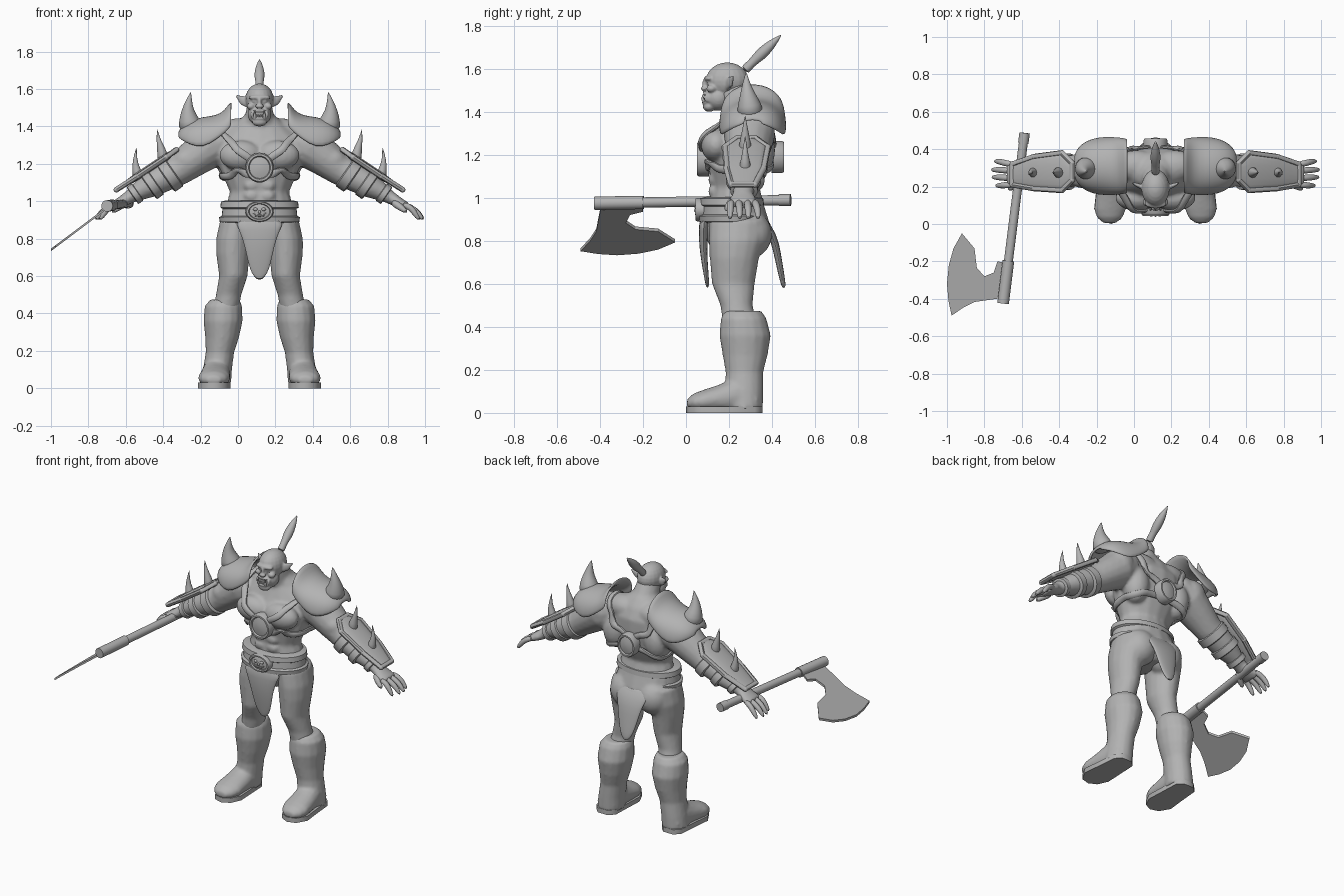
import bpy, bmesh, math
from mathutils import Vector, Matrix
from mathutils.bvhtree import BVHTree

if "Cube" in bpy.data.objects:
    bpy.data.objects.remove(bpy.data.objects["Cube"])

X, Y, Z = Vector((1, 0, 0)), Vector((0, 1, 0)), Vector((0, 0, 1))
CENTRE = 0.115  # the figure's own symmetry plane

clay = bpy.data.materials.new("clay grey")
clay.use_nodes = True
clay.diffuse_color = (0.45, 0.45, 0.45, 1)
clay.node_tree.nodes["Principled BSDF"].inputs["Base Color"].default_value = clay.diffuse_color


def tube(bm, rings, ref=X, axis=None, sides=16):
    """Loft ellipses (x, y, z, half width along ref, other half width)."""
    loops, centres = [], [Vector(r[:3]) for r in rings]
    for i, ring in enumerate(rings):
        ahead = centres[min(i + 1, len(rings) - 1)]
        behind = centres[max(i - 1, 0)]
        tangent = axis or (ahead - behind).normalized()
        lead = ref[i] if isinstance(ref, list) else ref
        side = (lead - tangent * lead.dot(tangent)).normalized()
        up = tangent.cross(side)
        loop = []
        for k in range(sides):
            t = math.tau * k / sides
            loop.append(bm.verts.new(centres[i] + side * ring[3] * math.cos(t) + up * ring[-1] * math.sin(t)))
        loops.append(loop)
    for low, high in zip(loops, loops[1:]):
        for k in range(sides):
            n = (k + 1) % sides
            bm.faces.new((low[k], low[n], high[n], high[k]))
    bm.faces.new(loops[0][::-1])
    bm.faces.new(loops[-1])


def ball(bm, centre, radii):
    matrix = Matrix.Translation(centre) @ Matrix.Diagonal((*radii, 1))
    bmesh.ops.create_uvsphere(bm, u_segments=20, v_segments=12, radius=1, matrix=matrix)


def finish(name, bm, mirror=False, voxel=None, solid=None, subdivide=0, angle=45):
    bmesh.ops.recalc_face_normals(bm, faces=bm.faces)
    mesh = bpy.data.meshes.new(name)
    bm.to_mesh(mesh)
    bm.free()
    mesh.materials.append(clay)
    for face in mesh.polygons:
        face.use_smooth = True
    mesh.set_sharp_from_angle(angle=math.radians(angle))
    obj = bpy.data.objects.new(name, mesh)
    obj.location.x = CENTRE
    bpy.context.collection.objects.link(obj)
    if mirror:
        obj.modifiers.new("mirror", "MIRROR").use_mirror_merge = False
    if solid:
        mod = obj.modifiers.new("thickness", "SOLIDIFY")
        mod.thickness, mod.offset = solid, 0
    if voxel:
        mod = obj.modifiers.new("blend", "REMESH")
        mod.mode, mod.voxel_size, mod.use_smooth_shade = "VOXEL", voxel, True
        mod = obj.modifiers.new("soften", "SMOOTH")
        mod.factor, mod.iterations = 0.5, 4
    if subdivide:
        obj.modifiers.new("round", "SUBSURF").levels = subdivide
        obj.modifiers["round"].render_levels = subdivide
    return obj


# Body: torso, muscles, legs and arms blended into one skin
bm = bmesh.new()
tube(bm, [(0, .25, .80, .12, .11), (0, .25, .88, .19, .14), (0, .235, .96, .185, .13),
          (0, .23, 1.05, .158, .112), (0, .245, 1.15, .205, .145), (0, .26, 1.26, .24, .15),
          (0, .28, 1.34, .22, .13), (0, .28, 1.41, .14, .10), (0, .26, 1.46, .08, .08)], axis=Z)
tube(bm, [(0, .30, 1.34, .10, .10), (0, .24, 1.45, .08, .085), (0, .20, 1.54, .06, .07)])
ball(bm, (.10, .14, 1.245), (.115, .07, .08))     # chest
ball(bm, (.15, .33, 1.22), (.08, .085, .12))      # upper back
ball(bm, (.10, .31, 1.37), (.13, .085, .075))     # neck muscle
ball(bm, (.095, .30, .83), (.105, .10, .11))      # buttock
ball(bm, (.27, .295, 1.31), (.10, .12, .10))      # shoulder
ball(bm, (.38, .24, 1.22), (.08, .05, .06))       # biceps
for level in (1.03, 1.085, 1.14):
    ball(bm, (.042, .125, level), (.04, .022, .028))
tube(bm, [(.12, .24, .90, .09, .13), (.138, .235, .80, .094, .13), (.142, .225, .72, .09, .115),
          (.14, .22, .60, .076, .10), (.165, .235, .50, .068, .075), (.18, .25, .42, .07, .08)], axis=Z)
tube(bm, [(.18, .29, 1.33, .10, .10), (.27, .295, 1.29, .12, .115), (.35, .29, 1.23, .105, .10),
          (.44, .285, 1.165, .085, .085), (.50, .28, 1.135, .085, .08), (.58, .275, 1.09, .08, .07),
          (.66, .27, 1.045, .055, .047), (.70, .265, 1.02, .045, .035), (.74, .265, .995, .062, .03),
          (.79, .265, .97, .07, .022)], ref=Y)
body = finish("body", bm, mirror=True, voxel=.011)

# Fingers and thumbs
bm = bmesh.new()
for root, tip, reach in ((.21, .205, .855), (.245, .25, .875), (.285, .29, .878), (.318, .335, .862)):
    tube(bm, [(.76, root, .985, .017), (.81, (root + tip) / 2, .968, .018),
              (reach - .025, tip, .935, .016), (reach, tip, .90, .009)], ref=Y, sides=10)
tube(bm, [(.71, .235, 1.0, .024), (.75, .20, .97, .02), (.79, .185, .94, .011)], ref=Z, sides=10)
finish("fingers", bm, mirror=True, subdivide=1)

# Head with heavy brow, jaw and pointed ears
bm = bmesh.new()
for centre, radii in (((0, .192, 1.545), (.076, .10, .085)), ((0, .15, 1.465), (.064, .062, .06)),
                      ((0, .108, 1.424), (.04, .03, .024)), ((0, .108, 1.555), (.06, .024, .015)),
                      ((0, .09, 1.53), (.011, .014, .03)), ((0, .085, 1.508), (.024, .016, .011)),
                      ((0, .094, 1.484), (.037, .016, .008)), ((0, .091, 1.444), (.037, .018, .01)),
                      ((.046, .118, 1.508), (.022, .024, .018)), ((.031, .108, 1.535), (.011, .012, .008)),
                      ((.04, .10, 1.465), (.008, .018, .02))):
    ball(bm, centre, radii)
tube(bm, [(.06, .19, 1.52, .022, .012), (.09, .205, 1.54, .026, .012), (.125, .22, 1.565, .005)], ref=Z)
finish("head", bm, mirror=True, voxel=.0055)

bm = bmesh.new()
tube(bm, [(.024, .085, 1.445, .008), (.026, .077, 1.462, .007), (.025, .079, 1.482, .001)], sides=8)
for x in (.005, .014):
    ball(bm, (x, .084, 1.455), (.005, .006, .01))
finish("teeth", bm, mirror=True)

bm = bmesh.new()
tube(bm, [(0, .27, 1.59, .03), (0, .30, 1.622, .016), (0, .345, 1.665, .03),
          (0, .395, 1.712, .024), (0, .445, 1.76, .002)])
finish("topknot", bm, subdivide=1)

# Boots with flat soles
bm = bmesh.new()
tube(bm, [(.185, .265, .475, .078, .085), (.193, .268, .44, .10, .106), (.195, .275, .36, .105, .12),
          (.20, .275, .27, .09, .105), (.212, .272, .19, .076, .088), (.225, .27, .10, .078, .09),
          (.232, .27, .02, .08, .088)], axis=Z)
tube(bm, [(.23, .33, .06, .06, .05), (.232, .24, .08, .075, .09), (.238, .15, .065, .082, .065),
          (.243, .08, .055, .086, .052), (.245, .035, .05, .07, .04), (.245, .005, .045, .035, .02)], axis=-Y)
for v in bm.verts:
    v.co.z = max(v.co.z, .018)
finish("boots", bm, mirror=True, voxel=.01)

bm = bmesh.new()
outline = [(.20, .355), (.165, .32), (.16, .2), (.155, .09), (.185, .025), (.235, .0),
           (.29, .015), (.328, .08), (.315, .2), (.305, .32), (.27, .355)]
base = bm.faces.new([bm.verts.new((x, y, 0)) for x, y in outline])
top = bmesh.ops.extrude_face_region(bm, geom=[base])["geom"]
bmesh.ops.translate(bm, vec=Z * .03, verts=[v for v in top if isinstance(v, bmesh.types.BMVert)])
finish("soles", bm, mirror=True)

# Belt, loincloth and flaps
bm = bmesh.new()
profile = ((.885, .195), (.89, .213), (.915, .216), (.922, .202), (.96, .198), (.967, .21), (.998, .206), (1.005, .18))
tube(bm, [(0, .213, z, w, w - .06) for z, w in profile], axis=Z, sides=40)
finish("belt", bm)

bm = bmesh.new()
tube(bm, [(0, .24, .91, .20, .15), (0, .245, .86, .20, .155), (0, .25, .80, .13, .155),
          (0, .24, .75, .06, .12)], axis=Z, sides=32)
finish("loincloth", bm, subdivide=1)

bm = bmesh.new()
tube(bm, [(0, .088, .91, .15, .025), (0, .08, .85, .11, .022), (0, .08, .76, .08, .018),
          (0, .09, .67, .062, .013), (0, .098, .61, .042, .01), (0, .10, .582, .012, .006)], axis=Z)
finish("front_flap", bm, subdivide=1)

bm = bmesh.new()
tube(bm, [(0, .35, .91, .14, .02), (0, .405, .83, .10, .02), (0, .425, .74, .075, .017),
          (0, .44, .66, .058, .015), (0, .452, .60, .035, .012), (0, .455, .58, .01, .006)], axis=Z)
finish("back_flap", bm, subdivide=1)


def medallion(name, y, z, out, wide, high):
    """Round plate with a raised rim and a domed middle."""
    bm = bmesh.new()
    steps = ((-.04, 1), (.008, 1), (.018, .92), (.018, .78), (.008, .72), (.014, .4), (.016, .08))
    tube(bm, [(0, y + out * d, z, wide * s, high * s) for d, s in steps], axis=Y * out, sides=32)
    return finish(name, bm)


medallion("chest_medallion", .068, 1.18, -1, .075, .08)
medallion("back_medallion", .438, 1.19, 1, .065, .075)
medallion("belt_buckle", .062, .945, -1, .075, .055)
bm = bmesh.new()
ball(bm, (.022, .048, .957), (.012, .008, .009))
ball(bm, (.0, .047, .942), (.007, .01, .01))
tube(bm, [(0, .048, .922, .006), (.02, .048, .925, .006), (.036, .05, .938, .003)], ref=Z, sides=8)
finish("buckle_ornament", bm, mirror=True)

# Harness straps laid along the skin
bpy.context.view_layer.update()
skin = BVHTree.FromObject(body, bpy.context.evaluated_depsgraph_get())


def strap(bm, path, width):
    points, normals = [], []
    corners = [Vector(p) for p in path]
    for a, b in zip(corners, corners[1:]):
        for k in range(6):
            spot, normal, _, _ = skin.find_nearest(a.lerp(b, k / 6))
            points.append(spot + normal * .006)
            normals.append(normal)
    for _ in range(3):
        inner = [(p + q * 2 + r) / 4 for p, q, r in zip(points, points[1:], points[2:])]
        points = [points[0], *inner, points[-1]]
    tube(bm, [(*p, .012, width) for p in points], ref=normals, sides=10)


bm = bmesh.new()
strap(bm, [(.04, .05, 1.22), (.13, .04, 1.29), (.19, .14, 1.42), (.19, .30, 1.48),
           (.18, .42, 1.38), (.11, .45, 1.28), (.02, .45, 1.22)], .02)
strap(bm, [(.03, .04, 1.15), (.13, .06, 1.13), (.22, .18, 1.12), (.23, .28, 1.12),
           (.17, .40, 1.13), (.02, .44, 1.16)], .02)
finish("harness_straps", bm, mirror=True)

# Shoulder guards: arched shells with a raised collar and a horn
bm = bmesh.new()
rows = []
for x, low, high, half in ((.15, 1.40, 1.53, .14), (.18, 1.37, 1.48, .145), (.23, 1.33, 1.45, .15),
                           (.30, 1.285, 1.445, .15), (.37, 1.30, 1.425, .13), (.415, 1.325, 1.39, .09),
                           (.432, 1.345, 1.36, .04)):
    arc = [math.pi * k / 14 for k in range(15)]
    rows.append([bm.verts.new((x, .31 + half * math.cos(t), low + (high - low) * math.sin(t) ** .8)) for t in arc])
for a, b in zip(rows, rows[1:]):
    for k in range(14):
        bm.faces.new((a[k], a[k + 1], b[k + 1], b[k]))
finish("shoulder_guards", bm, mirror=True, solid=.016, subdivide=1)

bm = bmesh.new()
tube(bm, [(.365, .30, 1.38, .07), (.378, .295, 1.435, .056), (.385, .285, 1.485, .034),
          (.377, .28, 1.54, .016), (.367, .28, 1.585, .001)])
finish("shoulder_horns", bm, mirror=True, subdivide=1)

# Forearm guards: bands, rimmed plate and spikes
along = Vector((.82, 0, -.57)).normalized()
bm = bmesh.new()
for centre, wide, high, half in (((.48, .28, 1.14), .098, .09, .03), ((.575, .275, 1.09), .09, .08, .025),
                                 ((.665, .27, 1.04), .064, .055, .018)):
    rings = []
    for shift, grow in ((-1, .9), (-.8, 1), (.8, 1), (1, .9)):
        rings.append((*(Vector(centre) + along * half * shift), wide * grow, high * grow))
    tube(bm, rings, ref=Y, axis=along, sides=24)
finish("forearm_bands", bm, mirror=True)

bm = bmesh.new()
plate = [(.445, .28, 1.275, .045, .01), (.50, .28, 1.235, .10, .02), (.65, .275, 1.135, .085, .02),
         (.765, .265, 1.062, .055, .01)]
tube(bm, plate, ref=Y, axis=along)
edge = [(x, y + w, z) for x, y, z, w, _ in plate] + [(x, y - w, z) for x, y, z, w, _ in plate[::-1]]
for start, end in zip(edge, edge[1:] + edge[:1]):
    tube(bm, [(*start, .015), (*end, .015)], ref=Vector((.57, .1, .82)), sides=8)
    ball(bm, start, (.015, .015, .015))
finish("forearm_plates", bm, mirror=True)

bm = bmesh.new()
tube(bm, [(.515, .275, 1.215, .036), (.522, .275, 1.27, .024), (.54, .275, 1.325, .012), (.547, .275, 1.385, .001)])
tube(bm, [(.645, .275, 1.12, .034), (.66, .275, 1.17, .022), (.667, .275, 1.225, .011), (.657, .275, 1.29, .001)])
finish("forearm_spikes", bm, mirror=True, subdivide=1)

# Axe
bm = bmesh.new()
back, front = Vector((-.585, .487, .99)), Vector((-.70, -.425, .975))


def shaft(start, end, radius):
    tube(bm, [(*back.lerp(front, t), radius) for t in (start, end)], sides=20)


shaft(0, 1, .024)
shaft(.0, .06, .028)
shaft(.75, 1, .031)
finish("axe_handle", bm).location.x = 0

bm = bmesh.new()
outline = [(-.675, -.21), (-.73, -.20), (-.75, -.26), (-.80, -.28), (-.84, -.235), (-.853, -.13),
           (-.92, -.05), (-.965, -.13), (-.99, -.22), (-1, -.32), (-.992, -.41), (-.975, -.49),
           (-.91, -.445), (-.853, -.417), (-.70, -.395)]
face = bm.faces.new([bm.verts.new((x, y, .965 + (x + .70) * .75 - .007)) for x, y in outline])
extra = bmesh.ops.extrude_face_region(bm, geom=[face])["geom"]
bmesh.ops.translate(bm, vec=Z * .014, verts=[v for v in extra if isinstance(v, bmesh.types.BMVert)])
finish("axe_blade", bm, angle=30).location.x = 0
